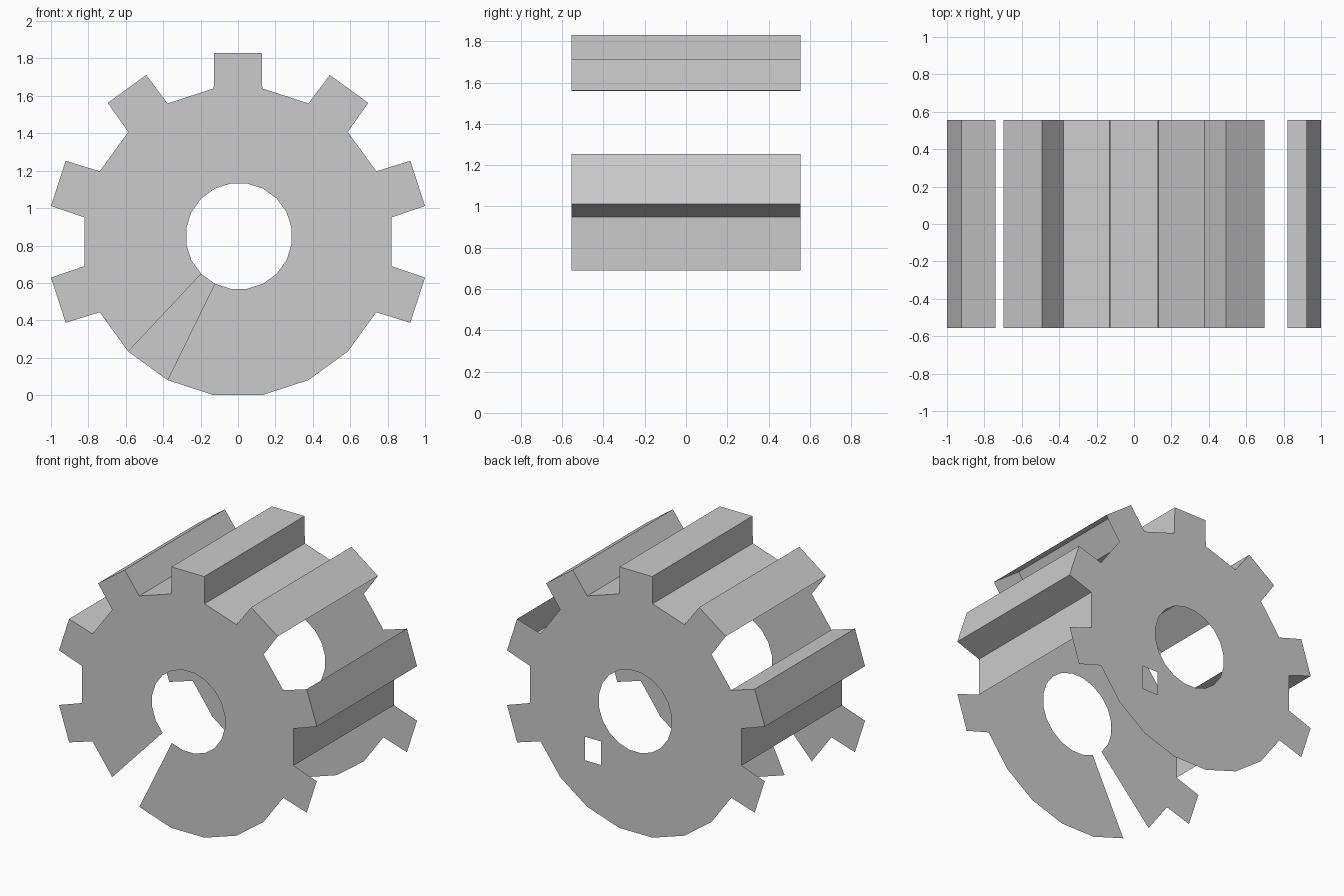
import bpy, bmesh
from math import cos, sin, radians

if "Cube" in bpy.data.objects:
    bpy.data.objects.remove(bpy.data.objects["Cube"])

CZ, ROOT, TIP, HALF, Y = 0.82, 0.83, 1.01, 0.127, 0.555
TEETH = (-18, 18, 54, 90, 126, 162, 198)      # tooth centre angles


def polar(angle, r, cx=0.0, cz=CZ):
    a = radians(angle)
    return (cx + r * cos(a), cz + r * sin(a))


def tooth_tip(angle, side):
    # tip corner: side -1 is clockwise, +1 counter-clockwise
    a = radians(angle)
    return (TIP * cos(a) - side * HALF * sin(a), CZ + TIP * sin(a) + side * HALF * cos(a))


def bore(angle):
    return polar(angle, 0.285, 0.005, 0.85)


def rim():
    # toothed outline, starting and ending either side of the slot (243 -> 225 degrees)
    pts = []
    for a in range(-117, 226, 18):
        pts.append(polar(a, ROOT))
        if a + 9 in TEETH:
            pts += [tooth_tip(a + 9, -1), tooth_tip(a + 9, 1)]
    return pts


def finish(name, bm):
    mesh = bpy.data.meshes.new(name)
    bm.to_mesh(mesh)
    bm.free()
    bpy.context.collection.objects.link(bpy.data.objects.new(name, mesh))


def plate(name, y, loops):
    # thin flat sheet; extra loops become openings
    bm = bmesh.new()
    for loop in loops:
        vs = [bm.verts.new((x, y, z)) for x, z in loop]
        for i, v in enumerate(vs):
            bm.edges.new((vs[i - 1], v))
    bmesh.ops.triangle_fill(bm, use_beauty=True, edges=bm.edges[:], normal=(0, 1 if y > 0 else -1, 0))
    bmesh.ops.dissolve_limit(bm, angle_limit=0.01, verts=bm.verts[:], edges=bm.edges[:])
    finish(name, bm)


def wall(name, pts):
    # strip running from the front plate to the back plate
    bm = bmesh.new()
    rows = [(bm.verts.new((x, -Y, z)), bm.verts.new((x, Y, z))) for x, z in pts]
    for (a, b), (c, d) in zip(rows, rows[1:]):
        bm.faces.new((a, b, d, c))
    finish(name, bm)


bore_loop = [bore(a) for a in range(-117, 226, 18)]

# Front plate with a slot from the bore to the rim
plate("front_plate", -Y, [rim() + bore_loop[::-1]])

# Back plate with bore and a small window
window = [(0.27, 0.403), (0.395, 0.403), (0.395, 0.568), (0.27, 0.568)]
plate("back_plate", Y, [rim(), bore_loop, window])

# Upper wall over three teeth, open below the outer two
upper = [tooth_tip(54, 1), polar(63, ROOT), polar(81, ROOT),
         tooth_tip(90, -1), tooth_tip(90, 1),
         polar(99, ROOT), polar(117, ROOT), tooth_tip(126, -1)]
wall("upper_wall", [tooth_tip(54, -1)] + upper + [tooth_tip(126, 1)])

# Side walls; only the left tooth keeps its top flank
wall("right_wall", [polar(-9, ROOT), polar(9, ROOT), tooth_tip(18, -1), tooth_tip(18, 1)])
wall("left_wall", [polar(153, ROOT), tooth_tip(162, -1), tooth_tip(162, 1),
                   polar(171, ROOT), polar(189, ROOT)])
